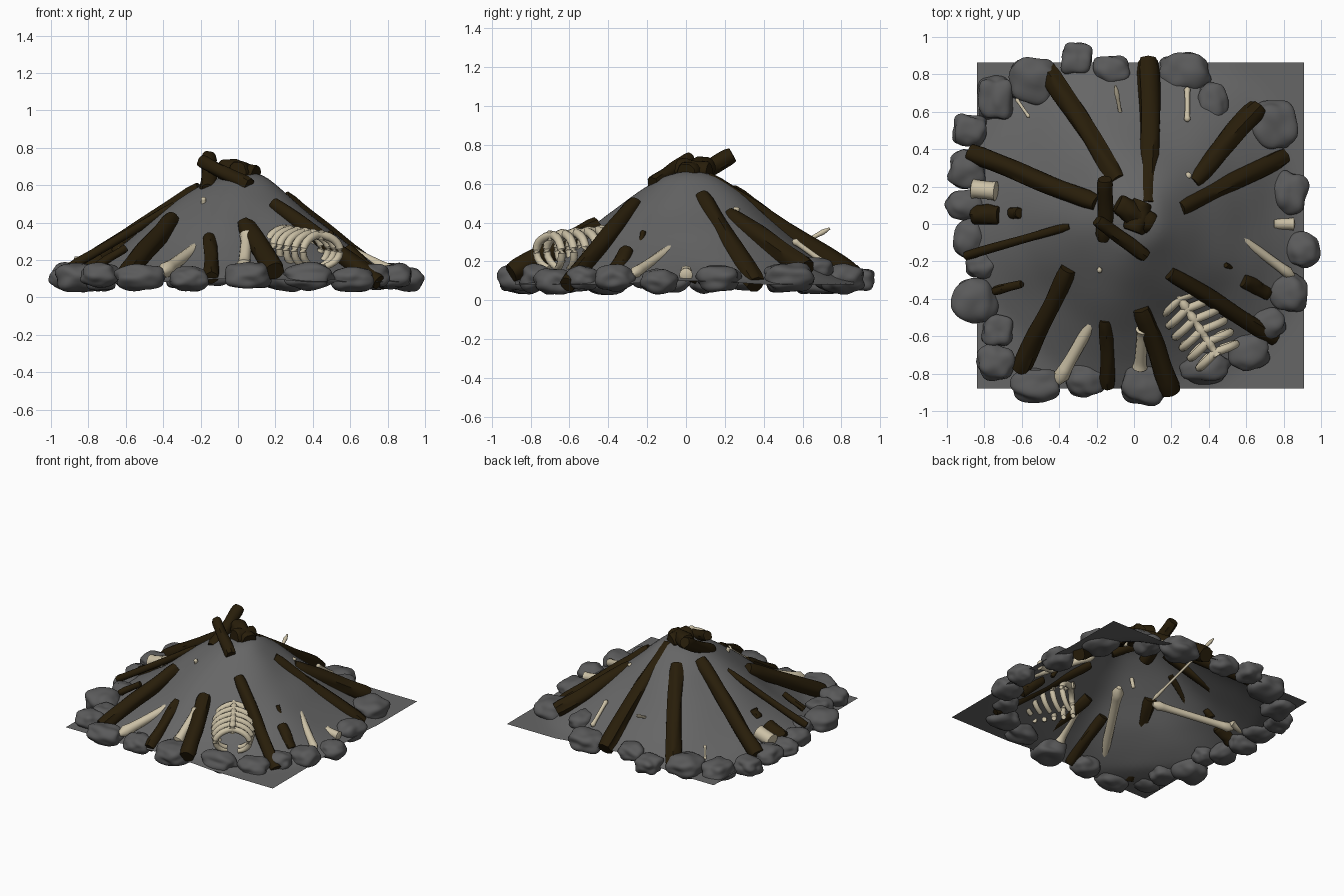
import bpy, bmesh, math, random
from mathutils import Vector, Matrix, noise

if "Cube" in bpy.data.objects:
    bpy.data.objects.remove(bpy.data.objects["Cube"])
random.seed(4)


def material(name, rgb):
    m = bpy.data.materials.new(name)
    m.use_nodes = True
    m.diffuse_color = (*rgb, 1)
    m.node_tree.nodes["Principled BSDF"].inputs["Base Color"].default_value = (*rgb, 1)
    return m


ASH = material("ash grey", (0.132, 0.132, 0.132))
STONE = material("stone grey", (0.103, 0.103, 0.104))
WOOD = material("charred wood", (0.021, 0.0125, 0.003))
BONE = material("old bone", (0.6, 0.53, 0.38))


def finish(bm, name, mat, angle=40):
    me = bpy.data.meshes.new(name)
    bm.to_mesh(me)
    bm.free()
    ob = bpy.data.objects.new(name, me)
    bpy.context.collection.objects.link(ob)
    me.materials.append(mat)
    bpy.ops.object.select_all(action='DESELECT')
    ob.select_set(True)
    bpy.context.view_layer.objects.active = ob
    bpy.ops.object.shade_smooth_by_angle(angle=math.radians(angle))


# Ash mound: a square sheet raised into a rippled cone
PROFILE = [(0, .67), (.15, .64), (.3, .53), (.45, .41), (.6, .285), (.75, .18), (.88, .105), (.98, .082), (2, .08)]


def height(x, y):
    r = math.hypot(x, y - 0.02)
    a = math.atan2(y, x)
    r *= 1 + 0.03 * min(1, r * 3) * math.sin(5 * a + 1) * (r < 0.9)
    for (r0, z0), (r1, z1) in zip(PROFILE, PROFILE[1:]):
        if r <= r1:
            t = (r - r0) / (r1 - r0)
            bump = noise.noise(Vector((x * 4, y * 4, 0))) * 0.03 * max(0, 1 - r)
            return z0 + (z1 - z0) * t + bump


bm = bmesh.new()
bmesh.ops.create_grid(bm, x_segments=56, y_segments=56, size=0.5)
for v in bm.verts:
    v.co.x = v.co.x * 1.75 + 0.035
    v.co.y = v.co.y * 1.745 - 0.008
    v.co.z = height(v.co.x, v.co.y)
for i in range(3):
    bmesh.ops.smooth_vert(bm, verts=[v for v in bm.verts if not v.is_boundary], factor=0.5,
                          use_axis_z=True)
finish(bm, "ash_mound", ASH, 80)


# Ring of lumpy, flattened stones
def stone(i, x, y, rx, ry, z, rz, power):
    bm = bmesh.new()
    bmesh.ops.create_icosphere(bm, subdivisions=4, radius=1)
    seed = Vector((i * 7.3, i * 3.1, 0))
    turn = Matrix.Rotation(random.uniform(-0.2, 0.2), 3, 'Z')
    for v in bm.verts:
        d = turn @ v.co
        n = sum(abs(c) ** power for c in v.co) ** (-1 / power)
        n *= 1 + 0.2 * noise.noise(v.co * 1.5 + seed)
        v.co = Vector((d.x * rx * n, d.y * ry * n, d.z * rz * n)) + Vector((x, y, z))
    finish(bm, "stone_%02d" % i, STONE, 60)


STONES = [(-.30, .88, .08, .08), (-.54, .77, .13, .12), (-.74, .67, .09, .11), (-.88, .5, .085, .08),
          (-.89, .29, .1, .1), (-.9, .1, .1, .08), (-.88, -.08, .085, .1), (-.82, -.22, .08, .07),
          (-.85, -.41, .12, .12), (-.73, -.57, .08, .08), (-.74, -.74, .1, .09), (-.52, -.86, .13, .09),
          (-.26, -.83, .1, .09), (.06, -.86, .11, .1), (.38, -.77, .13, .08), (.61, -.68, .11, .1),
          (.72, -.53, .09, .08), (.83, -.37, .1, .1), (.9, -.14, .09, .09), (.83, .17, .1, .11),
          (.75, .53, .12, .13), (.42, .65, .08, .1), (.27, .81, .13, .11), (-.12, .82, .1, .08)]
for i, s in enumerate(STONES):
    thick = 0.21 * (s[2] + s[3]) + 0.024
    base = max(0.108 + 0.012 * math.sin(i * 2), height(s[0], s[1]) - 0.02)
    stone(i, *s, base, thick, 4 if i in (0, 2, 3, 9, 13) else 2.5)


# Tapered tube along a path of points; radius_at takes 0..1 and the angle
def tube(bm, pts, radius_at, sides=12):
    pts = [Vector(p) for p in pts]
    rings = []
    for i, p in enumerate(pts):
        d = pts[min(i + 1, len(pts) - 1)] - pts[max(i - 1, 0)]
        q = d.to_track_quat('Z', 'Y')
        ring = []
        for k in range(sides):
            a = math.tau * k / sides
            r = radius_at(i / (len(pts) - 1), a)
            ring.append(bm.verts.new(p + q @ Vector((r * math.cos(a), r * math.sin(a), 0))))
        rings.append(ring)
    for a, b in zip(rings, rings[1:]):
        for k in range(sides):
            n = (k + 1) % sides
            bm.faces.new((a[k], a[n], b[n], b[k]))
    bm.faces.new(rings[0][::-1])
    bm.faces.new(rings[-1])


def line(a, b, n):
    return [Vector(a).lerp(Vector(b), i / n) for i in range(n + 1)]


# Charred logs half sunk in the mound: lower end, upper end, radius
def log(name, low, high, r):
    bm = bmesh.new()
    s = random.uniform(0, 50)

    def bark(t, a):
        ends = 0.88 if t in (0, 1) else 1
        taper = 1.08 - 0.12 * t
        return r * ends * taper * (1 + 0.2 * noise.noise(Vector((math.cos(a) * 2 + s, math.sin(a) * 2, t * 2.5))))
    path = line(low, high, 14)
    for i, p in enumerate(path):
        p.x += 0.08 * r * math.sin(i * 0.5 + s)
    tube(bm, path, bark, 16)
    finish(bm, name, WOOD, 50)


LOGS = [((-.87, .38, .135), (-.2, .11, .575), .05), ((-.46, .82, .115), (-.08, .23, .555), .052),
        ((.08, .87, .115), (.08, .1, .62), .055), ((.66, .62, .16), (.31, .22, .435), .053),
        ((.8, .36, .08), (.24, .08, .53), .048), ((.75, -.61, .08), (.19, -.26, .5), .043),
        ((.2, -.9, .14), (.04, -.45, .385), .052), ((-.14, -.87, .105), (-.15, -.51, .32), .038),
        ((-.61, -.78, .115), (-.35, -.24, .42), .049), ((-.9, -.17, .16), (-.34, -.01, .49), .023),
        ((-.75, -.36, .17), (-.6, -.32, .265), .022), ((.71, -.37, .13), (.58, -.3, .255), .04),
        ((-.86, .05, .13), (-.72, .05, .2), .05), ((-.65, .06, .24), (-.61, .06, .295), .03),
        ((.54, -.24, .26), (.49, -.22, .355), .014)]
for i, l in enumerate(LOGS):
    log("leaning_log_%02d" % i, *l)
log("peak_log_upright", (-.155, -.08, .57), (-.155, .24, .75), .042)
log("peak_log_crossed", (.06, -.17, .6), (-.2, .02, .73), .036)
log("peak_log_lump", (.09, -.0, .65), (-.09, .11, .69), .058)
log("peak_log_short", (.0, -.04, .67), (.05, .12, .66), .055)


# Loose bones with knobbed ends; the inner ends run under the ash
def bone(name, a, b, r, knob=1.5):
    bm = bmesh.new()

    def shaft(t, ang):
        if t in (0, 1):
            return r * 0.5
        return r * (0.85 + (knob - 0.85) * abs(2 * t - 1) ** 6)
    tube(bm, line(a, b, 16), shaft)
    finish(bm, name, BONE, 60)


bone("long_bone_front_right", (-.41, -.85, .13), (-.05, -.22, .385), .037)
bone("long_bone_front", (.03, -.78, .16), (.05, -.55, .34), .036)
bone("long_bone_left", (.85, -.28, .13), (.4, .05, .35), .029, 1.3)
bone("long_bone_right", (-.76, .16, .15), (-.17, .0, .2), .03)
bone("needle_bone_back", (-.1, .74, .37), (0, .2, .08), .011, 1.8)
bone("thin_bone_back", (.285, .73, .18), (.285, .55, .31), .016)
bone("thin_bone_corner", (-.63, .67, .15), (-.56, .57, .2), .01)
bone("bone_stub_back", (.29, .25, .38), (.29, .26, .48), .02, 1)
bone("bone_tip_front", (-.18, -.22, .43), (-.185, -.25, .535), .016, 1)
bone("knuckle_bone_right", (-.87, .19, .165), (-.73, .175, .2), .057, 1.05)
bone("vertebra_left", (.74, 0, .145), (.86, 0, .13), .036, 1.1)

# Rib cage: hoops along a nearly level spine, the inner end buried and hanging below the ash
top, low = Vector((.24, -.39, .28)), Vector((.43, -.68, .25))
axis = (low - top).normalized()
side = axis.cross(Vector((0, 0, 1))).normalized()
up = side.cross(axis)
bm = bmesh.new()
for i, c in enumerate(line(top, low, 5)):
    w = 0.12 + 0.015 * math.sin(i * 0.65)
    hoop = []
    for k in range(25):
        a = math.radians(90 - 160 + k * 320 / 24)
        tall = 0.085 if a < math.pi and a > 0 else 0.14 - 0.01 * i
        hoop.append(c + side * w * math.cos(a) + up * tall * math.sin(a) + axis * 0.03 * abs(math.cos(a)))
    tube(bm, hoop, lambda t, a: 0.023 * (0.75 + 0.25 * math.sin(math.pi * t)), 8)
tube(bm, line(top + up * .085 - axis * .03, low + up * .085 + axis * .02, 20),
     lambda t, a: 0.023 + 0.005 * math.cos(t * math.tau * 5), 10)
finish(bm, "rib_cage", BONE, 60)
